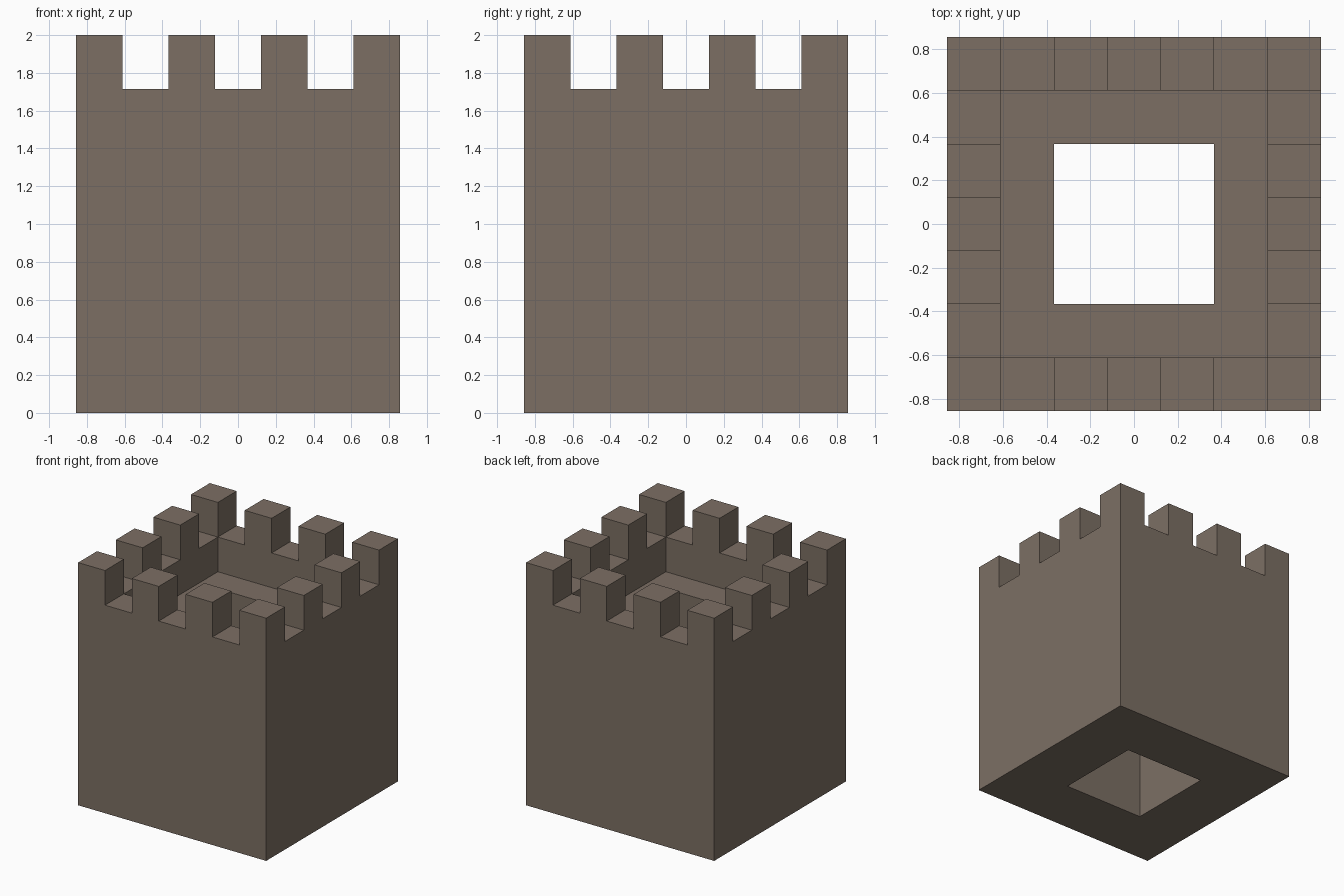
import bpy, bmesh
from mathutils import Vector

if "Cube" in bpy.data.objects:
    bpy.data.objects.remove(bpy.data.objects["Cube"])

N = 7                                # cells across the tower
W = 12 / 7                           # tower width
C = W / N                            # one cell
Z = [0, 10 / 7, 12 / 7, 2.0]         # ground, inner floor, parapet, merlon tops

stone = bpy.data.materials.new("brown_stone")
stone.diffuse_color = (0.202, 0.159, 0.127, 1)
stone.use_nodes = True
stone.node_tree.nodes["Principled BSDF"].inputs["Base Color"].default_value = stone.diffuse_color


def layers(i, j):
    """Number of height layers filled in a cell of the plan."""
    if not (0 <= i < N and 0 <= j < N):
        return 0
    ring = min(i, j, N - 1 - i, N - 1 - j)
    if ring == 0:                    # parapet, with a merlon on every other cell
        return 3 if i % 2 == 0 and j % 2 == 0 else 2
    return 1 if ring == 1 else 0     # inner walkway, then the open shaft


bm = bmesh.new()


def quad(*pts):
    bm.faces.new([bm.verts.new(Vector(p)) for p in pts])


for i in range(N):
    for j in range(N):
        h = layers(i, j)
        if h == 0:
            continue
        x0, y0 = i * C - W / 2, j * C - W / 2
        x1, y1 = x0 + C, y0 + C
        # top and underside
        quad((x0, y0, Z[h]), (x1, y0, Z[h]), (x1, y1, Z[h]), (x0, y1, Z[h]))
        quad((x0, y1, 0), (x1, y1, 0), (x1, y0, 0), (x0, y0, 0))
        # exposed walls towards lower neighbours
        for di, dj, a, b in ((0, -1, (x0, y0), (x1, y0)), (1, 0, (x1, y0), (x1, y1)),
                             (0, 1, (x1, y1), (x0, y1)), (-1, 0, (x0, y1), (x0, y0))):
            for k in range(layers(i + di, j + dj), h):
                quad((*a, Z[k]), (*b, Z[k]), (*b, Z[k + 1]), (*a, Z[k + 1]))

bmesh.ops.remove_doubles(bm, verts=bm.verts, dist=0.0005)
mesh = bpy.data.meshes.new("castle_tower")
bm.to_mesh(mesh)
bm.free()
mesh.materials.append(stone)
tower = bpy.data.objects.new("castle_tower", mesh)
bpy.context.collection.objects.link(tower)
